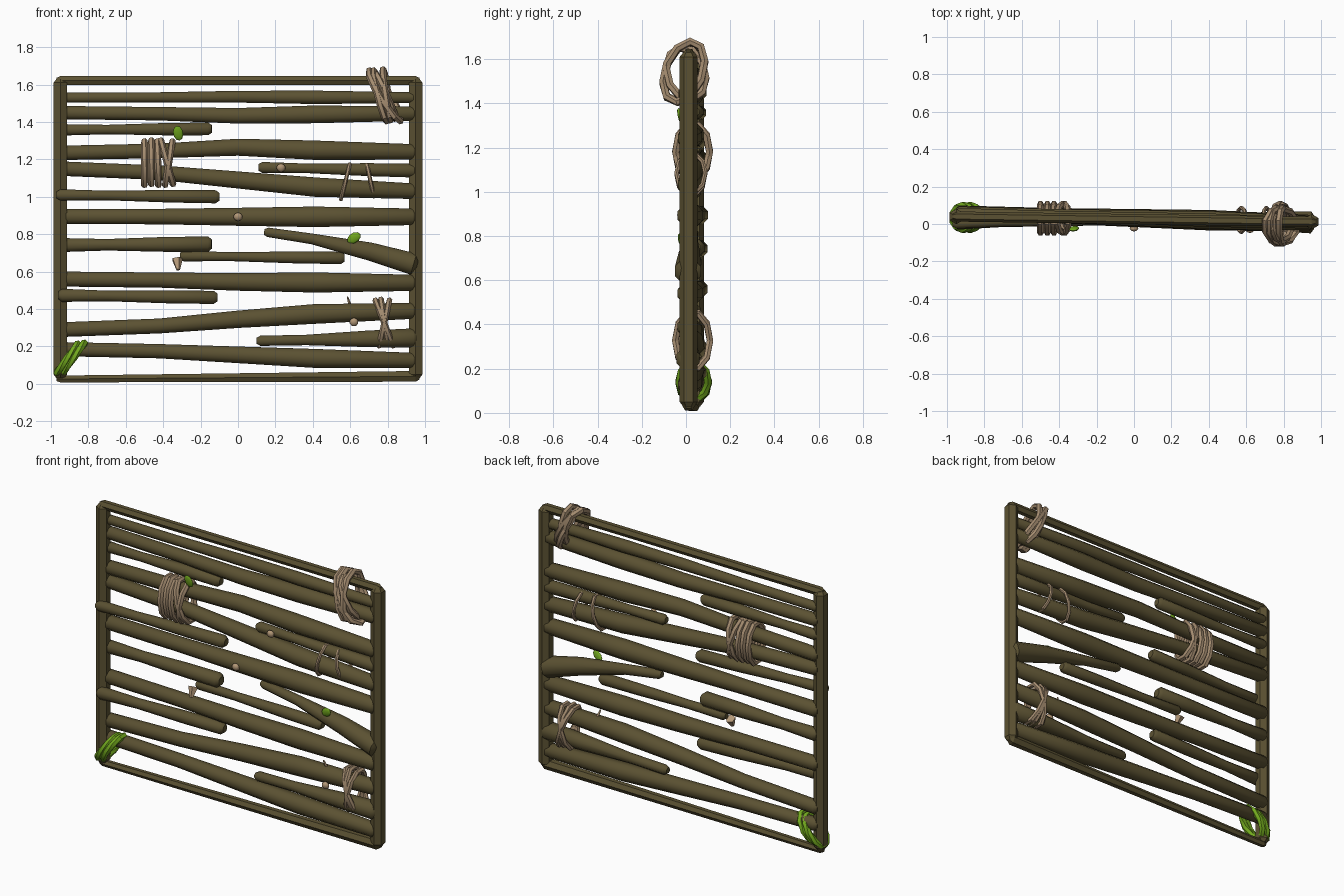
import bpy, bmesh, math
from mathutils import Vector

if "Cube" in bpy.data.objects:
    bpy.data.objects.remove(bpy.data.objects["Cube"])


def material(name, col):
    m = bpy.data.materials.new(name)
    m.diffuse_color = (*col, 1)
    m.use_nodes = True
    m.node_tree.nodes["Principled BSDF"].inputs["Base Color"].default_value = m.diffuse_color
    return m


BARK = material("dark bark", (0.105, 0.083, 0.032))
ROPE = material("tan rope", (0.37, 0.26, 0.16))
CUT = material("pale cut wood", (0.46, 0.32, 0.19))
GREEN = material("vine green", (0.17, 0.40, 0.013))


def finish(bm, name, mat, angle=0):
    bmesh.ops.recalc_face_normals(bm, faces=bm.faces)
    me = bpy.data.meshes.new(name)
    bm.to_mesh(me)
    bm.free()
    me.materials.append(mat)
    if angle:
        me.shade_smooth()
        me.set_sharp_from_angle(angle=math.radians(angle))
    ob = bpy.data.objects.new(name, me)
    bpy.context.collection.objects.link(ob)
    return ob


def tube(name, pts, mat, sides=8, closed=False, ref=(0, 0, 1), angle=0, phase=0.0):
    """Sweep a polygon along pts = [(position, radius), ...]."""
    bm = bmesh.new()
    n, ref, rings = len(pts), Vector(ref), []
    for i, (p, r) in enumerate(pts):
        a, b = (i - 1, (i + 1) % n) if closed else (max(i - 1, 0), min(i + 1, n - 1))
        d = (pts[b][0] - pts[a][0]).normalized()
        u = (ref - d * ref.dot(d)).normalized()
        v = d.cross(u)
        ang = [2 * math.pi * (k + phase) / sides for k in range(sides)]
        rings.append([bm.verts.new(p + r * (u * math.cos(t) + v * math.sin(t))) for t in ang])
    for i in range(n if closed else n - 1):
        A, B = rings[i], rings[(i + 1) % n]
        for k in range(sides):
            j = (k + 1) % sides
            bm.faces.new((A[k], A[j], B[j], B[k]))
    if not closed:
        bm.faces.new(rings[0])
        bm.faces.new(rings[-1])
    return finish(bm, name, mat, angle)


def pole(name, pts, **kw):
    """Open tube with chamfered ends."""
    def tip(p, q):
        return (p[0] + (p[0] - q[0]).normalized() * 0.02, p[1] * 0.6)
    return tube(name, [tip(pts[0], pts[1])] + pts + [tip(pts[-1], pts[-2])], BARK, **kw)


def mix(a, b, t):
    return a + (b - a) * t


# Frame: two posts and two rails, the left side set slightly further back
EDGE = 0.95
LEFT_Y, RIGHT_Y = 0.04, 0.012
for side, x, y in (("left", -EDGE, LEFT_Y), ("right", EDGE, RIGHT_Y)):
    pole(side + "_post", [(Vector((x, y, z)), 0.041) for z in (0.05, 1.61)],
         sides=6, ref=(0, 1, 0))
for rail, z0, z1, r0, r1 in (("top", 1.622, 1.622, .027, .027), ("bottom", .026, .04, .021, .033)):
    pole(rail + "_rail", [(Vector((-EDGE, LEFT_Y, z0)), r0), (Vector((EDGE, RIGHT_Y, z1)), r1)],
         sides=6, phase=0.5)

# Full-width branches: height at left, middle and right, then thickness
FULL = [(1.53, 1.535, 1.53, .034), (1.45, 1.433, 1.445, .045), (1.235, 1.265, 1.24, .049),
        (1.15, 1.09, 1.03, .049), (.895, .893, .893, .052), (.56, .545, .54, .051),
        (.29, .345, .39, .05), (.185, .155, .125, .048)]
for i, (zl, zm, zr, r) in enumerate(FULL):
    pts = []
    for t, k in ((-1, .85), (-.45, .86), (0, 1), (.44, 1.14), (1, .92)):
        e = math.sin(abs(t) * math.pi / 2)          # bends early, levels out at the ends
        pts.append((Vector((t * .935, mix(.032, .005 if t > 0 else .058, abs(t)),
                            mix(zm, zr if t > 0 else zl, e))), r * k))
    pole(f"long_branch_{i + 1}", pts, angle=50, phase=0.5)

# Short branches: start x, end x, start z, end z, start and end thickness
SHORT = [(-.93, -.16, 1.358, 1.363, .031, .035), (.13, .94, 1.157, 1.14, .03, .038),
         (-.95, -.12, 1.01, 1.0, .031, .036), (-.93, -.16, .742, .747, .038, .042),
         (-.29, .55, .683, .673, .029, .034), (.16, .94, .81, .64, .026, .06),
         (-.94, -.13, .473, .462, .036, .036), (.12, .94, .23, .245, .028, .053)]
for i, (x0, x1, z0, z1, r0, r1) in enumerate(SHORT):
    over = i in (2, 6)                              # these two cross in front of the left post
    pts = []
    for t in (0, .3, .7, 1):
        x = mix(x0, x1, t)
        y = mix(.005, .03, t) if over else .035 - .028 * x
        bow = .02 * math.sin(t * math.pi) if z0 - z1 > .1 else 0
        pts.append((Vector((x, y, mix(z0, z1, t) + bow)), mix(r0, r1, t) * (.85 if t == .3 else 1.05)))
    pole(f"short_branch_{i + 1}", pts, angle=50, phase=0.5)


# Lashings: closed loops, each tilted across the front
def loop(name, x, z, tilt, h, yc, w, r, mat=ROPE, lean=0.0):
    pts = []
    for k in range(10):
        t = 2 * math.pi * (k + 0.5) / 10
        c, s = math.cos(t) * 1.05, math.sin(t) * 1.05
        pts.append((Vector((x + tilt * c, yc + w * s, z + h * c + lean * s)), r))
    tube(name, pts, mat, sides=6, closed=True, ref=(1, 0, 0.3), angle=40)


def lashing(name, x, z, h, yc, w, r, strands, **kw):
    for i, (dx, tilt) in enumerate(strands):
        loop(f"{name}_{i + 1}", x + dx, z + .005 * (i % 2), tilt, h, yc, w, r, **kw)


lashing("top_lashing", .785, 1.54, .12, -.01, .09, .019,
        ((0, -.083), (.01, -.02), (-.025, -.035)), lean=.045)
lashing("top_lashing_back", .79, 1.535, .11, .0, .085, .019, ((0, -.05),), lean=-.02)
lashing("middle_lashing", -.425, 1.18, .118, .03, .073, .018,
        ((-.075, 0), (-.038, 0), (-.003, -.003), (.045, -.033), (.055, .02)))
lashing("lower_lashing", .782, .325, .123, .03, .075, .016,
        ((0, -.048), (0, -.018), (0, .028)))
lashing("thin_tie_left", .574, 1.08, .095, .022, .062, .011, ((0, .024),))
lashing("thin_tie_right", .708, 1.085, .085, .022, .062, .011, ((0, -.018),))
# Green vine at the lower left corner
lashing("corner_vine", -.912, .137, .077, .035, .062, .02, ((0, .056), (.035, .056)), mat=GREEN)


# Leaves and pale knots
def blob(name, loc, size, tilt, mat):
    bm = bmesh.new()
    bmesh.ops.create_uvsphere(bm, u_segments=8, v_segments=5, radius=1)
    ob = finish(bm, name, mat, 45)
    ob.location, ob.scale, ob.rotation_euler = loc, size, (0.25, tilt, 0)


LEAF, KNOT = (.027, .012, .041), (.024, .018, .023)
blob("leaf_upper", (-.32, -.025, 1.34), LEAF, -0.2, GREEN)
blob("leaf_lower", (.62, -.022, .78), LEAF, 1.0, GREEN)
for name, x, y, z in (("upper", .23, -.01, 1.155), ("middle", 0, -.022, .893), ("lower", .62, -.03, .33)):
    blob("knot_" + name, (x, y, z), KNOT, 0, CUT)

# Broken twig stubs
for name, a, b, r in (("twig_left", (-.325, .03, .665), (-.32, 0, .61), .03),
                      ("twig_right", (.605, .02, .40), (.585, 0, .465), .012)):
    tube(name, [(Vector(a), r), (Vector(b), r * 0.35)], CUT, sides=5, ref=(1, 0, 0))
